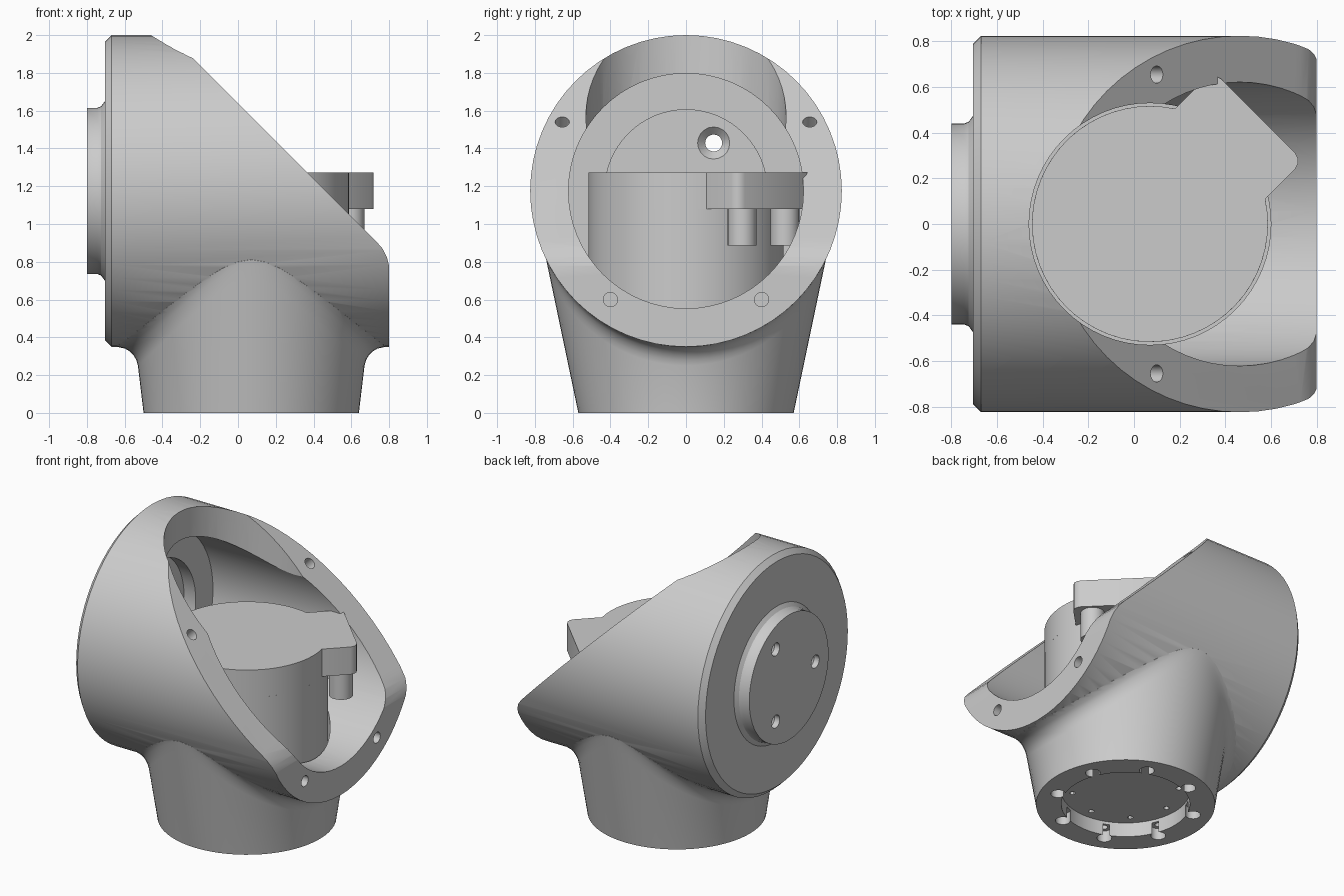
import bpy, bmesh
from math import sin, cos, pi, sqrt, asin, radians
from mathutils import Vector

cube = bpy.data.objects.get("Cube")
if cube:
    bpy.data.objects.remove(cube)

grey = bpy.data.materials.new("plain_grey")
grey.use_nodes = True
grey.diffuse_color = (0.6, 0.6, 0.6, 1)
bsdf = next(n for n in grey.node_tree.nodes if n.type == "BSDF_PRINCIPLED")
bsdf.inputs["Base Color"].default_value = (0.6, 0.6, 0.6, 1)

AXIS_Z = 1.175      # height of the horizontal housing axis
R = 0.825           # housing radius
NECK_X = 0.07       # vertical axis of neck and motor
X, Z = Vector((1, 0, 0)), Vector((0, 0, 1))


def finish(name, bm):
    bmesh.ops.recalc_face_normals(bm, faces=bm.faces)
    mesh = bpy.data.meshes.new(name)
    bm.to_mesh(mesh)
    bm.free()
    mesh.materials.append(grey)
    ob = bpy.data.objects.new(name, mesh)
    bpy.context.collection.objects.link(ob)
    return ob


def skin(bm, rings):
    """Join closed rings of vertices with quads."""
    n = len(rings[0])
    for a, b in zip(rings, rings[1:]):
        for i in range(n):
            k = (i + 1) % n
            bm.faces.new((a[i], a[k], b[k], b[i]))


def lathe(name, profile, origin, axis, sides=32):
    """Closed solid turned about an axis; profile is (radius, distance)."""
    bm = bmesh.new()
    turn = axis.to_track_quat("Z", "Y")
    origin = Vector(origin)
    rings = []
    for r, h in profile:
        rings.append([bm.verts.new(origin + turn @ Vector(
            (r * cos(2 * pi * i / sides), r * sin(2 * pi * i / sides), h)))
            for i in range(sides)])
    skin(bm, rings)
    bm.faces.new(rings[0])
    bm.faces.new(rings[-1])
    return finish(name, bm)


def rod(name, r, origin, axis, start, end, sides=16):
    return lathe(name, [(r, start), (r, end)], origin, axis, sides)


def prism(name, points, push):
    bm = bmesh.new()
    low = [bm.verts.new(p) for p in points]
    high = [bm.verts.new(Vector(p) + push) for p in points]
    skin(bm, [low, high])
    bm.faces.new(low)
    bm.faces.new(high)
    return finish(name, bm)


def combine(target, tool, operation="DIFFERENCE"):
    tool.hide_render = True
    mod = target.modifiers.new("combine", "BOOLEAN")
    mod.operation = operation
    mod.solver = "EXACT"
    mod.object = tool
    bpy.context.view_layer.objects.active = target
    bpy.ops.object.modifier_apply(modifier=mod.name)
    bpy.data.objects.remove(tool)


def smooth(ob):
    bpy.ops.object.select_all(action="DESELECT")
    ob.select_set(True)
    bpy.context.view_layer.objects.active = ob
    bpy.ops.object.shade_smooth_by_angle(angle=radians(30))


# Housing: horizontal drum with chamfered back and filleted round boss
housing = lathe("housing", [
    (0.44, -0.8), (0.44, -0.745), (0.448, -0.725), (0.475, -0.705),
    (0.79, -0.705), (R, -0.67), (R, 0.8)], (0, 0, AXIS_Z), X, 64)


# Neck: flared cone blending into the underside of the drum
def neck_mesh(sides=64, fillet=0.1):
    bm = bmesh.new()
    columns = []
    for i in range(sides):
        c, s = cos(2 * pi * i / sides), sin(2 * pi * i / sides)
        top = 0.5
        for _ in range(40):
            top = AXIS_Z - sqrt(R * R - ((0.57 + 0.21 * top) * s) ** 2)
        column = []
        for d in (top, 0.1, 0.07, 0.045, 0.025, 0.01, 0.0):
            z = top - d
            gap = max(fillet - d, 0)
            flare = fillet - sqrt(fillet ** 2 - gap ** 2)
            column.append(Vector((NECK_X + (0.57 + 0.12 * z + flare) * c,
                                  (0.57 + 0.21 * z) * s, z)))
        x, y, z = column[-1]
        column.append(Vector((x, y * 0.92, z + 0.1)))
        columns.append([bm.verts.new(p) for p in column])
    rings = list(zip(*columns))
    skin(bm, rings)
    bm.faces.new(rings[0])
    hub = bm.verts.new((NECK_X, 0, 1))
    for i in range(sides):
        bm.faces.new((rings[-1][i], rings[-1][(i + 1) % sides], hub))
    return finish("neck", bm)


combine(housing, neck_mesh(), "UNION")

# Slanted front opening, rounded at its lower edge
slope = [(-0.6, 2.24), (0.73, 0.91), (0.765, 0.87), (0.788, 0.825),
         (0.802, 0.77), (1.5, 0.77), (1.5, 2.24)]
combine(housing, prism("slant_cutter", [(x, -1, z) for x, z in slope],
                       Vector((0, 2, 0))))

# Horizontal bore with a stepped back, and vertical motor bore
combine(housing, lathe("bore_cutter", [
    (0.43, -0.72), (0.43, -0.63), (0.622, -0.63), (0.622, 1)],
    (0, 0, AXIS_Z), X, 64))
combine(housing, rod("motor_bore_cutter", 0.53, (NECK_X, 0, 0), Z, 0.2, 2.3, 64))

# Three countersunk holes through the boss
for k in range(3):
    a = pi / 3 + k * 2 * pi / 3
    centre = (0, 0.293 * cos(a), AXIS_Z + 0.293 * sin(a))
    combine(housing, lathe("boss_hole_cutter", [
        (0.045, -0.9), (0.045, -0.76), (0.09, -0.715), (0.09, -0.6)],
        centre, X, 20))

# Screw holes in the rim
for side in (-1, 1):
    combine(housing, rod("slant_hole_cutter", 0.038, (0.1, side * 0.655, 1.54),
                         Vector((1, 0, 1)).normalized(), -0.15, 0.1))
    combine(housing, rod("front_hole_cutter", 0.038, (0.8, side * 0.4, 0.6),
                         X, -0.15, 0.1))

# Base recess with scalloped mounting slots and small holes
combine(housing, rod("recess_cutter", 0.41, (NECK_X, 0, 0), Z, -0.1, 0.1, 48))
for k in range(8):
    a = (k + 0.5) * pi / 4
    slot = (NECK_X + 0.45 * cos(a), 0.45 * sin(a), 0)
    combine(housing, rod("slot_cutter", 0.048, slot, Z, -0.1, 0.08))
    combine(housing, rod("slot_hole_cutter", 0.022, slot, Z, -0.1, 0.14, 12))
    b = k * pi / 4
    hole = (NECK_X + 0.34 * cos(b), 0.34 * sin(b), 0)
    combine(housing, rod("base_hole_cutter", 0.018, hole, Z, -0.1, 0.14, 12))
smooth(housing)

# Motor body
MOTOR_R = 0.517
smooth(rod("motor_body", MOTOR_R, (NECK_X, 0, 0), Z, 0.19, 1.08, 64))


# Motor cap: disc with a rounded lug pointing diagonally
def diagonal(u, v, z):
    h = sqrt(0.5)
    return (NECK_X + (u - v) * h, (u + v) * h, z)


half = asin(0.28 / MOTOR_R)
outline = []
for k in range(49):
    a = half + (2 * pi - 2 * half) * k / 48
    outline.append((MOTOR_R * cos(a), MOTOR_R * sin(a)))
corner = [(0.62, 0.28), (0.645, 0.272), (0.662, 0.255), (0.67, 0.23)]
outline += [(u, -v) for u, v in corner] + corner[::-1]
smooth(prism("motor_cap", [diagonal(u, v, 1.08) for u, v in outline],
             Vector((0, 0, 0.193))))

# Two pins under the lug
for name, side in (("right_pin", -1), ("left_pin", 1)):
    smooth(rod(name, 0.077, diagonal(0.58, side * 0.16, 0), Z, 0.885, 1.09, 24))
